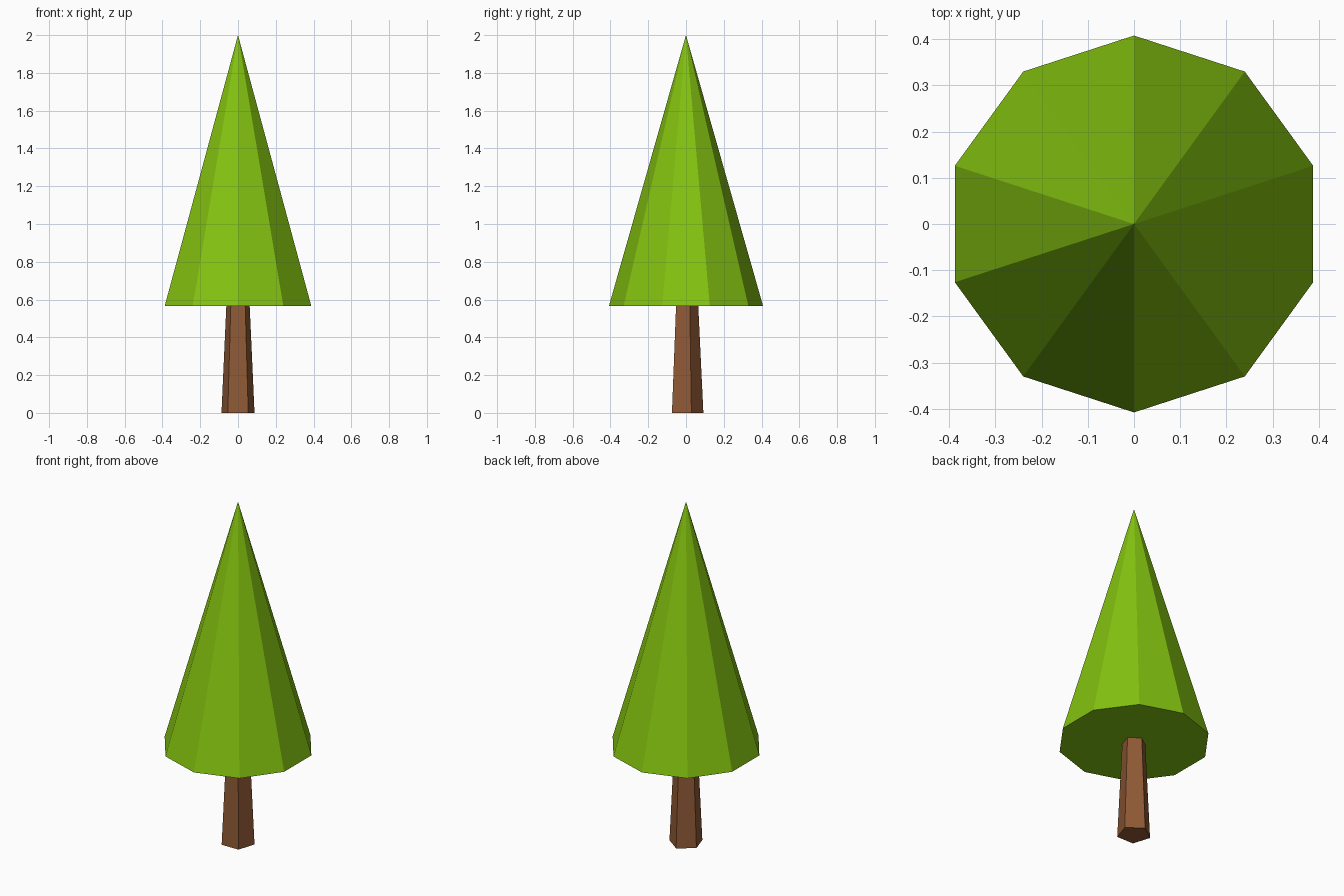
import bpy

if "Cube" in bpy.data.objects:
    bpy.data.objects.remove(bpy.data.objects["Cube"])


def material(name, rgb):
    mat = bpy.data.materials.new(name)
    mat.diffuse_color = (*rgb, 1.0)
    mat.use_nodes = True
    mat.node_tree.nodes["Principled BSDF"].inputs["Base Color"].default_value = mat.diffuse_color
    return mat


def cone(name, sides, r_bottom, r_top, z0, z1, mat):
    """Flat-shaded upright cone with its first corner on +y."""
    bpy.ops.mesh.primitive_cone_add(
        vertices=sides, radius1=r_bottom, radius2=r_top, depth=z1 - z0,
        end_fill_type='NGON', location=(0, 0, (z0 + z1) / 2))
    obj = bpy.context.object
    obj.name = name
    obj.data.materials.append(mat)
    return obj


leaf_green = material("leaf green", (0.231, 0.546, 0.005))
bark_brown = material("bark brown", (0.275, 0.100, 0.036))

# Five-sided tapered trunk, meeting the underside of the foliage
cone("trunk", 5, 0.092, 0.065, 0.0, 0.566, bark_brown)

# Ten-sided pointed foliage with a closed base
cone("foliage", 10, 0.408, 0.0, 0.566, 2.0, leaf_green)
